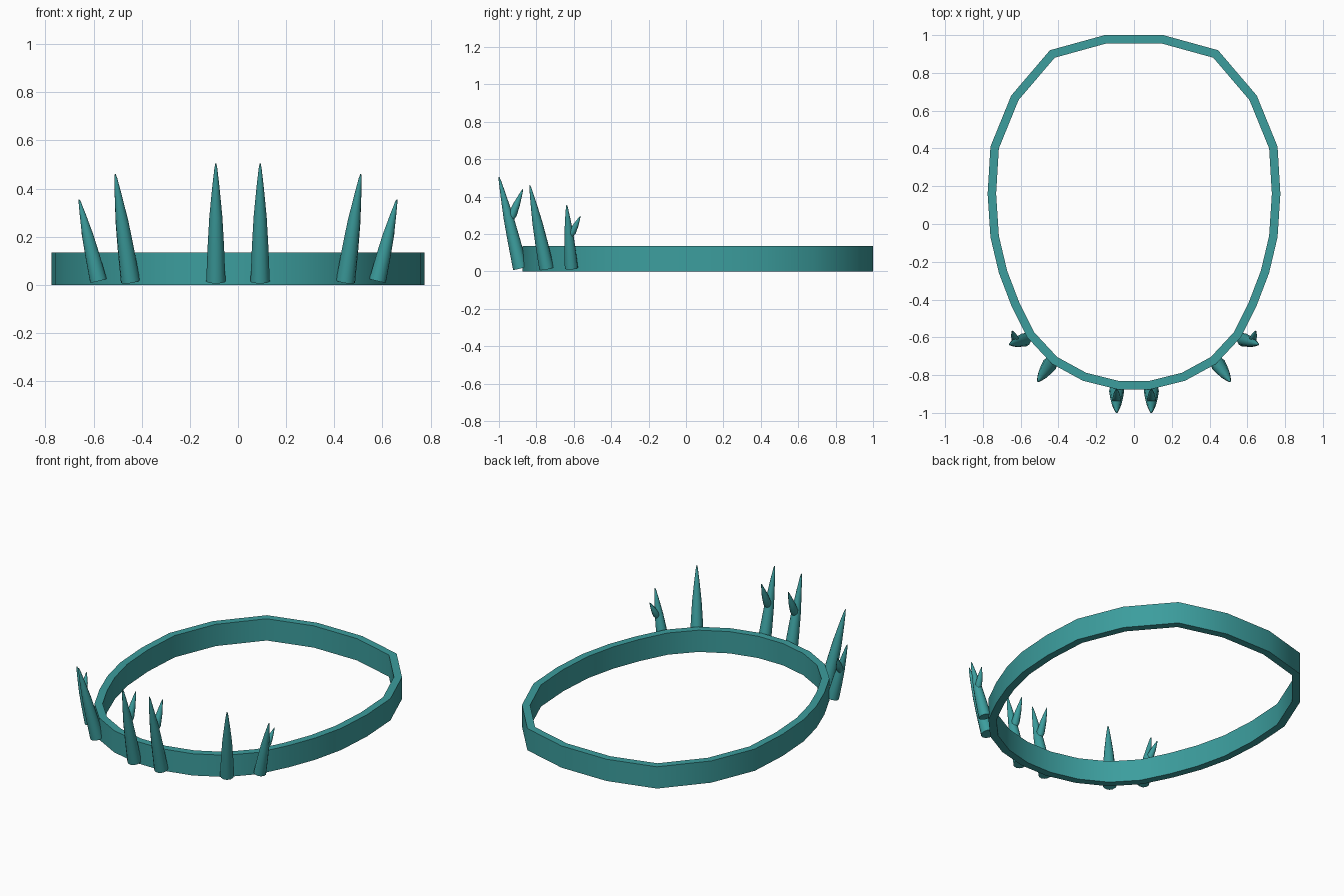
import bpy, bmesh, math
from mathutils import Vector

cube = bpy.data.objects.get("Cube")
if cube:
    bpy.data.objects.remove(cube, do_unlink=True)

teal = bpy.data.materials.new("teal")
teal.use_nodes = True
colour = (0.045, 0.34, 0.34, 1)
teal.diffuse_color = colour
teal.node_tree.nodes["Principled BSDF"].inputs["Base Color"].default_value = colour


def add_object(name, bm):
    bmesh.ops.recalc_face_normals(bm, faces=bm.faces)
    mesh = bpy.data.meshes.new(name)
    bm.to_mesh(mesh)
    bm.free()
    mesh.materials.append(teal)
    obj = bpy.data.objects.new(name, mesh)
    bpy.context.collection.objects.link(obj)
    bpy.ops.object.select_all(action="DESELECT")
    obj.select_set(True)
    bpy.context.view_layer.objects.active = obj
    return obj


# Band: half outline from back to front, mirrored into a closed loop
HALF = [(0.155, 1.0), (0.445, 0.92), (0.65, 0.68), (0.76, 0.41), (0.775, 0.16),
        (0.76, -0.07), (0.715, -0.26), (0.65, -0.43), (0.565, -0.6),
        (0.435, -0.74), (0.27, -0.83), (0.09, -0.875)]
outline = [(-x, y) for x, y in HALF] + [(x, y) for x, y in reversed(HALF)]
HEIGHT = 0.135

bm = bmesh.new()
low = [bm.verts.new((x, y, 0)) for x, y in outline]
high = [bm.verts.new((x, y, HEIGHT)) for x, y in outline]
for i in range(len(outline)):
    j = (i + 1) % len(outline)
    bm.faces.new((low[i], low[j], high[j], high[i]))
band = add_object("band", bm)
wall = band.modifiers.new("thickness", "SOLIDIFY")
wall.thickness = 0.045
wall.offset = -1
wall.use_even_offset = True
bpy.ops.object.modifier_apply(modifier=wall.name)
bpy.ops.object.shade_smooth_by_angle(angle=math.radians(40))


def add_spike(name, base, tip, profile, sides=12):
    """Round tapered spike; profile holds (fraction along axis, radius)."""
    base, tip = Vector(base), Vector(tip)
    axis = tip - base
    turn = axis.to_track_quat("Z", "Y")
    bm = bmesh.new()
    rings = []
    for t, r in profile:
        ring = []
        for k in range(sides):
            a = math.tau * k / sides
            offset = turn @ Vector((r * math.cos(a), r * math.sin(a), 0))
            ring.append(bm.verts.new(base + axis * t + offset))
        rings.append(ring)
    for a, b in zip(rings, rings[1:]):
        for k in range(sides):
            m = (k + 1) % sides
            bm.faces.new((a[k], a[m], b[m], b[k]))
    bm.faces.new(rings[0])
    bm.faces.new(rings[-1])
    add_object(name, bm)
    bpy.ops.object.shade_smooth_by_angle(angle=math.radians(50))


STEM = [(0, 0.04), (0.3, 0.034), (0.55, 0.027), (0.8, 0.015), (0.96, 0.006), (1, 0.002)]
PRONG = [(0, 0.012), (0.25, 0.023), (0.55, 0.018), (0.85, 0.008), (1, 0.002)]

# Spikes, each mirrored to both sides
SPIKES = [
    ("front_spike", (0.092, -0.885, 0.015), (0.092, -1.0, 0.505), STEM),
    ("front_prong", (0.092, -0.945, 0.26), (0.092, -0.872, 0.44), PRONG),
    ("middle_spike", (0.447, -0.745, 0.015), (0.51, -0.835, 0.46), STEM),
    ("side_spike", (0.58, -0.613, 0.018), (0.66, -0.638, 0.355),
     [(t, r * 0.9) for t, r in STEM]),
    ("side_prong", (0.625, -0.622, 0.18), (0.645, -0.565, 0.295),
     [(t, r * 0.85) for t, r in PRONG]),
]
for name, base, tip, profile in SPIKES:
    for side, s in (("left", 1), ("right", -1)):
        add_spike(f"{side}_{name}", (s * base[0], *base[1:]), (s * tip[0], *tip[1:]), profile)
